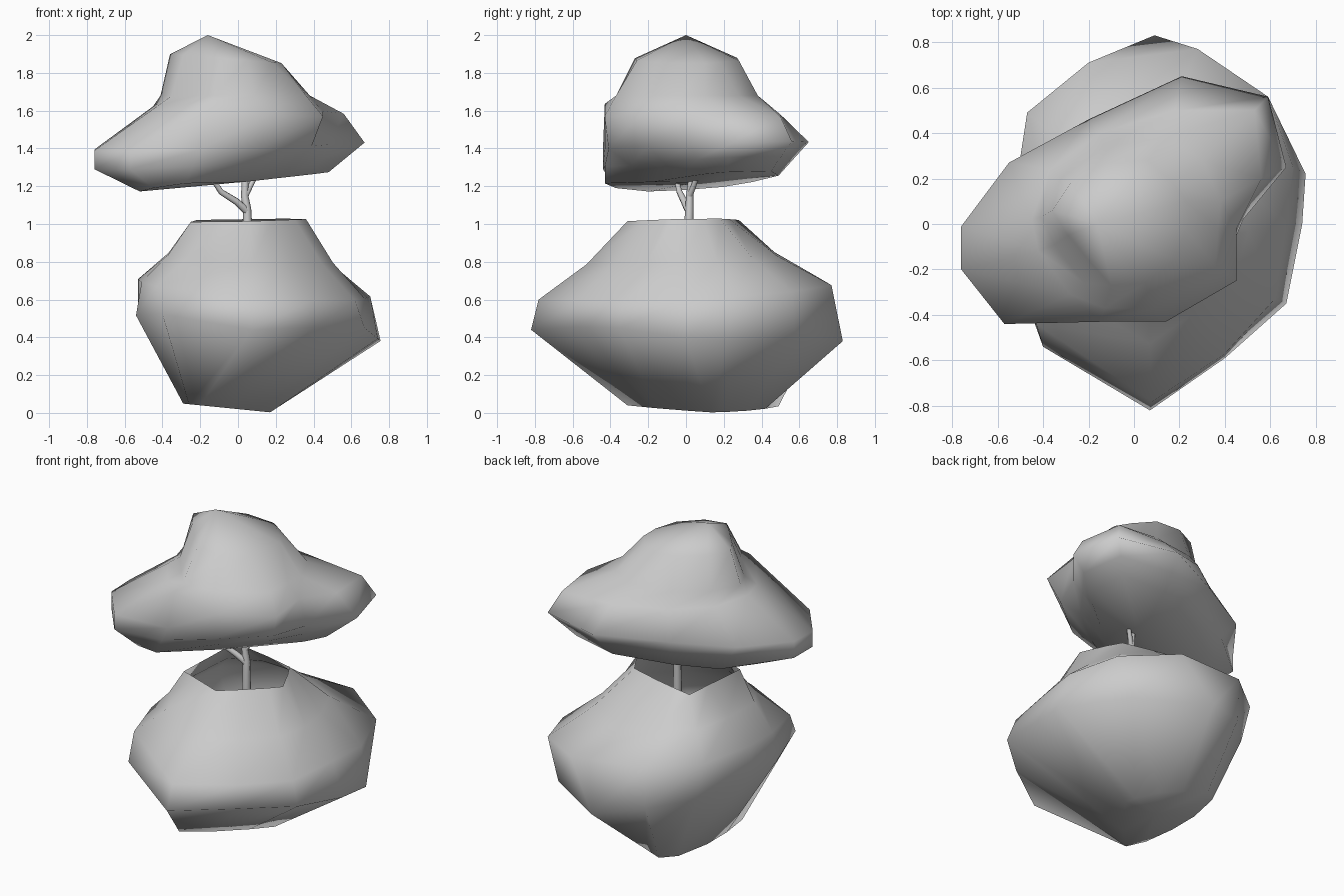
import bpy, bmesh
from mathutils import Vector

if "Cube" in bpy.data.objects:
    bpy.data.objects.remove(bpy.data.objects["Cube"])


def tilted(points, z, zx=0.0, zy=0.0):
    """Outline (x, y) lifted onto a sloping plane."""
    return [Vector((x, y, z + zx * x + zy * y)) for x, y in points]


def between(a, b, t_plan, t_height):
    """Ring part way between two rings."""
    return [Vector((*p.xy.lerp(q.xy, t_plan), p.z + (q.z - p.z) * t_height)) for p, q in zip(a, b)]


def loft(name, rings, bottom, top=None):
    """Smooth skin through rings, closed at the bottom; open at the top if no top point."""
    bm = bmesh.new()
    loops = [[bm.verts.new(p) for p in ring] for ring in rings]
    n = len(loops[0])
    for a, b in zip(loops, loops[1:]):
        for i in range(n):
            j = (i + 1) % n
            bm.faces.new((a[i], a[j], b[j], b[i]))
    low = bm.verts.new(bottom)
    for i in range(n):
        bm.faces.new((low, loops[0][(i + 1) % n], loops[0][i]))
    if top:
        high = bm.verts.new(top)
        for i in range(n):
            bm.faces.new((high, loops[-1][i], loops[-1][(i + 1) % n]))
    for f in bm.faces:
        f.smooth = True
    mesh = bpy.data.meshes.new(name)
    bm.to_mesh(mesh)
    bm.free()
    obj = bpy.data.objects.new(name, mesh)
    bpy.context.collection.objects.link(obj)
    return obj


def limb(name, points, r0, r1):
    """Tapered round branch along a path."""
    curve = bpy.data.curves.new(name, 'CURVE')
    curve.dimensions = '3D'
    curve.bevel_depth = 1.0
    curve.bevel_resolution = 2
    curve.use_fill_caps = True
    spline = curve.splines.new('POLY')
    spline.points.add(len(points) - 1)
    for i, p in enumerate(points):
        spline.points[i].co = (*p, 1)
        spline.points[i].radius = r0 + (r1 - r0) * i / (len(points) - 1)
    obj = bpy.data.objects.new(name, curve)
    bpy.context.collection.objects.link(obj)


# Boulder: small triangular foot, wide waist, open five-sided top
foot = tilted([(.17, .13), (.16, .20), (.08, .33), (-.02, .42), (-.15, .49), (-.24, .42),
               (-.29, .20), (-.29, 0), (-.26, -.20), (-.20, -.31), (-.05, -.16), (.08, 0)], .02, -.1)
waist = tilted([(.74, 0), (.755, .22), (.50, .58), (.09, .83), (-.20, .70), (-.41, .48),
                (-.53, .10), (-.54, -.15), (-.40, -.54), (.07, -.82), (.40, -.59), (.67, -.35)],
               .46, -.09, -.05)
waist[9].z, waist[3].z, waist[11].z = .44, .38, .45
ledge = tilted([(.67, 0), (.70, .25), (.59, .56), (.28, .77), (-.20, .71), (-.47, .49),
                (-.53, .10), (-.51, -.15), (-.43, -.44), (.08, -.78), (.40, -.57), (.62, -.33)],
               .66, -.08, .05)
ledge[9].z = .60
rim = tilted([(.36, -.06), (.29, .09), (.24, .18), (.05, .23), (-.10, .26), (-.22, .28),
              (-.23, .10), (-.25, -.19), (-.12, -.24), (.06, -.31), (.18, -.22), (.30, -.12)],
             1.02, .02, .02)
loft("boulder", [foot, waist, ledge, between(ledge, rim, .54, .45), rim], (-.08, .10, .028))

# Lopsided leaf crown: wide lobes low down, dome on top
base = tilted([(.40, .10), (.48, .21), (.46, .45), (.18, .49), (-.15, .35), (-.38, .20),
               (-.50, -.02), (-.52, -.20), (-.45, -.37), (-.28, -.43), (.03, -.18), (.22, -.04)],
              1.225, .09, .03)
base[8].z, base[9].z = 1.19, 1.215
spread = tilted([(.48, .02), (.67, .25), (.59, .56), (.21, .65), (-.20, .46), (-.55, .27),
                 (-.76, -.01), (-.76, -.20), (-.57, -.44), (-.20, -.43), (.12, -.41), (.39, -.20)],
                1.41, .02, .03)
belly = [Vector((w.x, w.y, 1.29)) if w.x < -.56 else w.lerp(b, .5) for w, b in zip(spread, base)]
lobes = tilted([(.45, -.02), (.56, .20), (.53, .50), (.18, .50), (-.15, .40), (-.37, .24),
                (-.45, .02), (-.42, -.12), (-.28, -.31), (-.15, -.43), (.14, -.43), (.45, -.25)],
               1.61, -.03, -.05)
lobes[11].z = lobes[10].z = 1.57
neck = tilted([(.37, -.02), (.38, .10), (.30, .28), (.14, .38), (-.13, .34), (-.32, .20),
               (-.41, .03), (-.35, -.09), (-.22, -.26), (-.13, -.37), (.09, -.37), (.36, -.19)], 1.68)
dome = tilted([(.23, -.02), (.23, .10), (.17, .18), (.06, .28), (-.12, .27), (-.28, .18),
               (-.36, .06), (-.29, -.05), (-.19, -.17), (-.10, -.27), (.05, -.26), (.18, -.16)],
              1.87, -.08)
loft("leaf_crown", [base, belly, spread, lobes, neck, dome], (.0, .05, 1.22), (-.16, 0, 2.0))

# Trunk and forking branches
limb("trunk", [(.05, .015, .80), (.05, .015, 1.0), (.048, .018, 1.08), (.035, .02, 1.15), (.04, .035, 1.28)],
     .027, .017)
limb("left_branch", [(.045, .015, 1.07), (-.01, -.01, 1.12), (-.09, -.035, 1.17), (-.15, -.055, 1.26)], .021, .013)
limb("right_branch", [(.04, .02, 1.15), (.065, .04, 1.2), (.11, .07, 1.29)], .016, .012)
